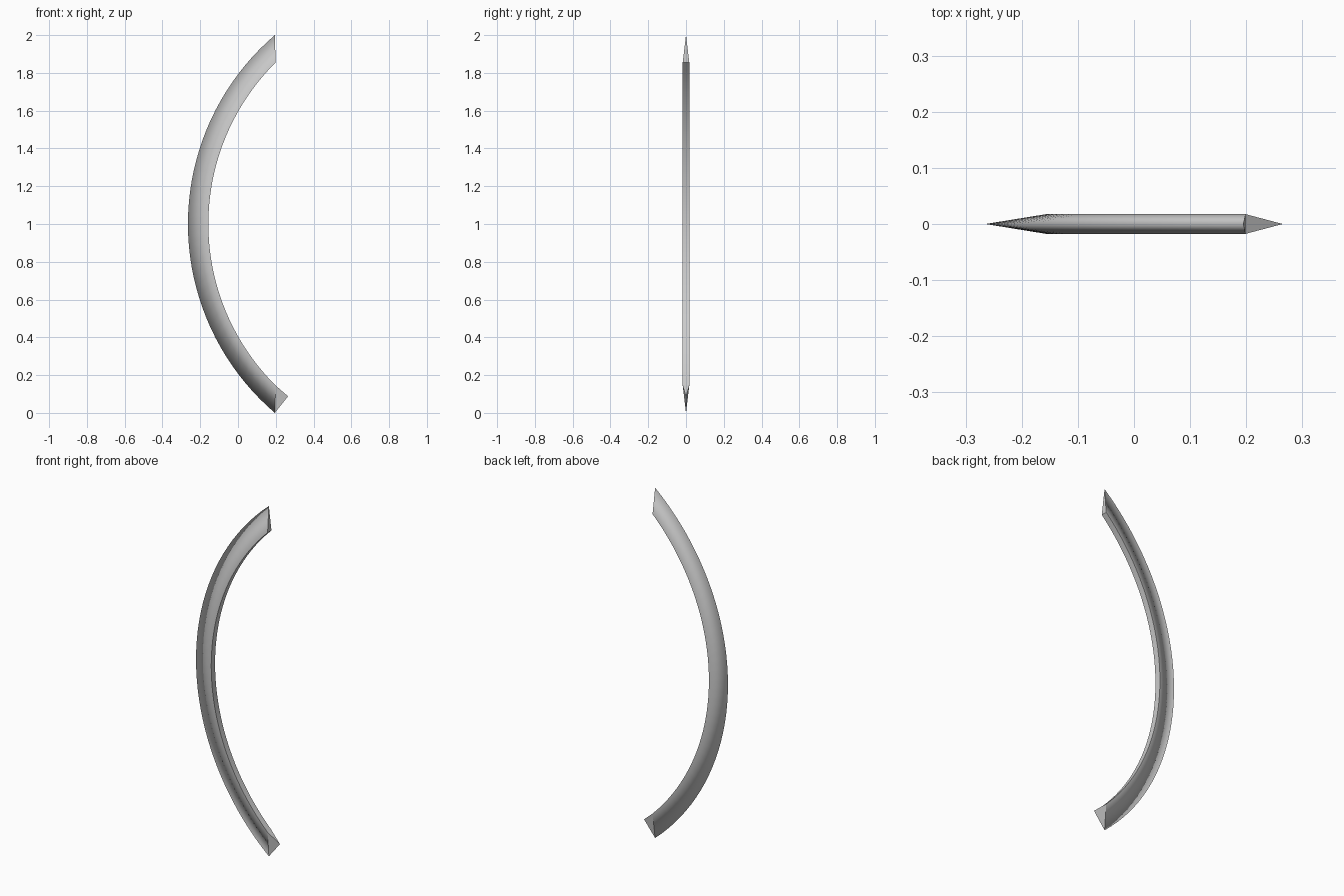
import bpy, bmesh, math

if "Cube" in bpy.data.objects:
    bpy.data.objects.remove(bpy.data.objects["Cube"])

SEG = 40            # segments along the arc
HALF = 0.0175       # half thickness at the spine


def arc(x_mid, x_end, half_height, t):
    """Point on a circular arc bulging to -x, t from -1 (bottom) to 1 (top)."""
    sag = x_end - x_mid
    r = (half_height ** 2 + sag ** 2) / (2 * sag)
    a = math.asin(half_height / r) * t
    return x_mid + r - r * math.cos(a), 1 + r * math.sin(a)


bm = bmesh.new()

# Wedge-shaped rings: sharp outer edge, flat inner spine
rings = []
for i in range(SEG + 1):
    t = -1 + 2 * i / SEG
    ox, oz = arc(-0.265, 0.195, 1.0, t)
    ix, iz = arc(-0.157, 0.199, 0.855, t)
    rings.append([bm.verts.new(p) for p in
                  ((ox, 0, oz), (ix, -HALF, iz), (ix, HALF, iz))])

spine_edges = []
for a, b in zip(rings, rings[1:]):
    for j in range(3):
        k = (j + 1) % 3
        bm.faces.new((a[j], a[k], b[k], b[j]))
    spine_edges += [(a[1], b[1]), (a[2], b[2])]

# Flat cut at the top
top = rings[-1]
bm.faces.new(top)

# Chisel tip at the bottom
edge, front, back = rings[0]
tip = bm.verts.new((0.265, 0, 0.088))
for f in ((edge, front, tip), (front, back, tip), (back, edge, tip)):
    bm.faces.new(f)
bmesh.ops.recalc_face_normals(bm, faces=bm.faces)

# Smooth sides with crisp spine corners and end facets
for f in bm.faces:
    f.smooth = True
sharp = spine_edges + [(top[0], top[1]), (top[1], top[2]), (top[2], top[0]),
                       (edge, front), (edge, back), (front, back),
                       (front, tip), (back, tip), (edge, tip)]
for a, b in sharp:
    bm.edges.get((a, b)).smooth = False

mesh = bpy.data.meshes.new("curved_blade")
bm.to_mesh(mesh)
bm.free()
blade = bpy.data.objects.new("curved_blade", mesh)
bpy.context.collection.objects.link(blade)
